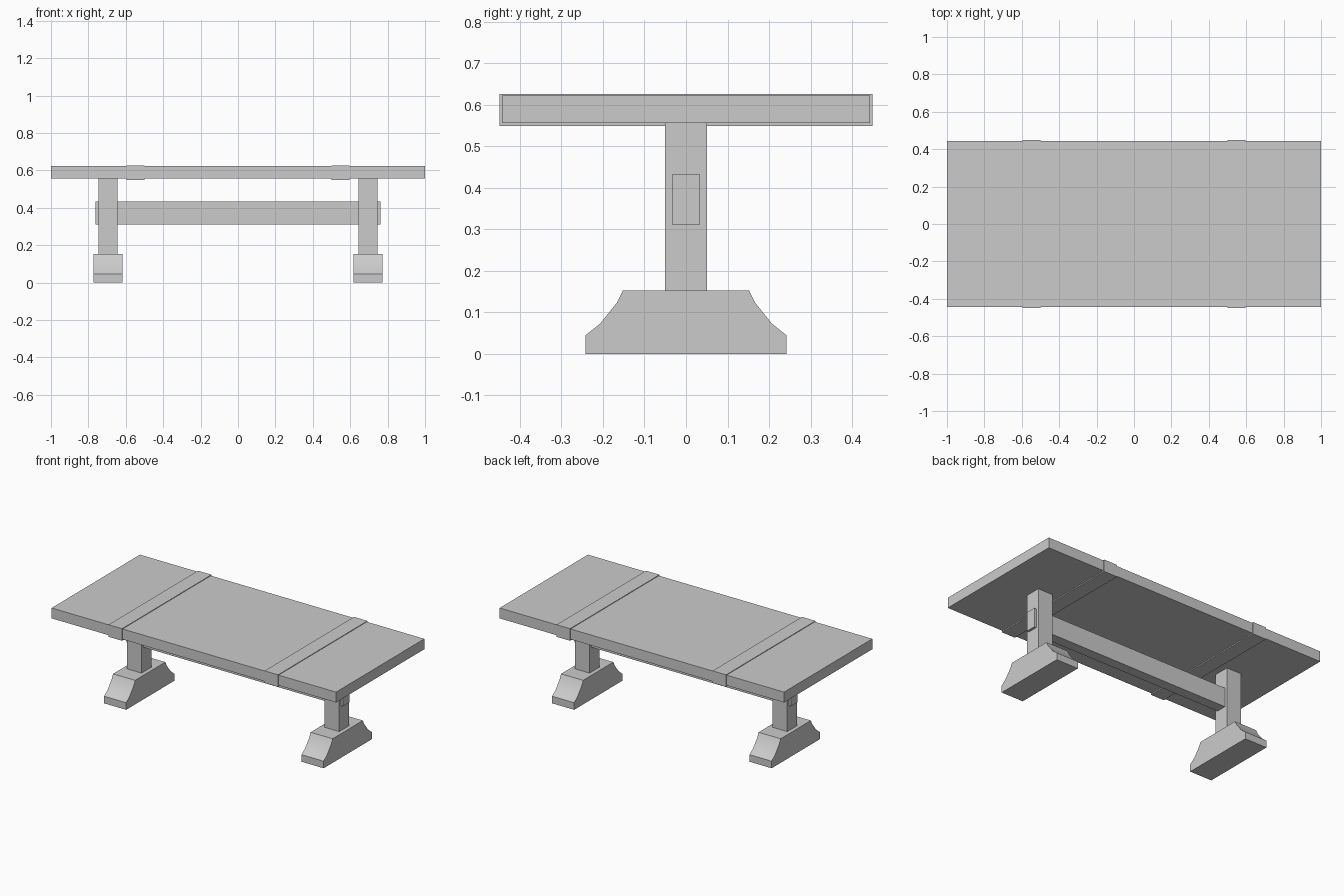
import bpy, math

if "Cube" in bpy.data.objects:
    bpy.data.objects.remove(bpy.data.objects["Cube"])


def mesh_object(name, verts, faces):
    mesh = bpy.data.meshes.new(name)
    mesh.from_pydata(verts, [], faces)
    obj = bpy.data.objects.new(name, mesh)
    bpy.context.collection.objects.link(obj)
    return obj


def extrude_x(name, profile, x0, x1):
    """Extrude a counter-clockwise (y, z) profile from x0 to x1."""
    n = len(profile)
    verts = [(x, y, z) for x in (x0, x1) for y, z in profile]
    faces = [tuple(reversed(range(n))), tuple(range(n, 2 * n))]
    faces += [(i, (i + 1) % n, n + (i + 1) % n, n + i) for i in range(n)]
    return mesh_object(name, verts, faces)


def box(name, x0, x1, half_y, z0, z1):
    return extrude_x(name, [(-half_y, z0), (half_y, z0), (half_y, z1), (-half_y, z1)], x0, x1)


# Tabletop and the long stretcher that passes through both posts
box("tabletop", -1.0, 1.0, 0.4435, 0.556, 0.622)
box("stretcher", -0.762, 0.762, 0.0325, 0.311, 0.433)

# Foot half profile: flat toe, then a concave sweep up to the post
half = [(0.242, 0.0), (0.242, 0.045), (0.207, 0.073), (0.166, 0.124), (0.152, 0.153)]
foot_profile = half + [(-y, z) for y, z in reversed(half)]

for side, label in ((-1, "left"), (1, "right")):
    def span(a, b):
        return sorted((side * a, side * b))

    # Strap around the tabletop, and the post
    box(label + "_strap", *span(0.501, 0.596), 0.449, 0.549, 0.626)
    box(label + "_post", *span(0.643, 0.747), 0.05, 0.15, 0.558)

    # Foot with a smooth curved sweep
    foot = extrude_x(label + "_foot", foot_profile, *span(0.617, 0.772))
    bpy.ops.object.select_all(action='DESELECT')
    foot.select_set(True)
    bpy.context.view_layer.objects.active = foot
    bpy.ops.object.shade_smooth_by_angle(angle=math.radians(30))
